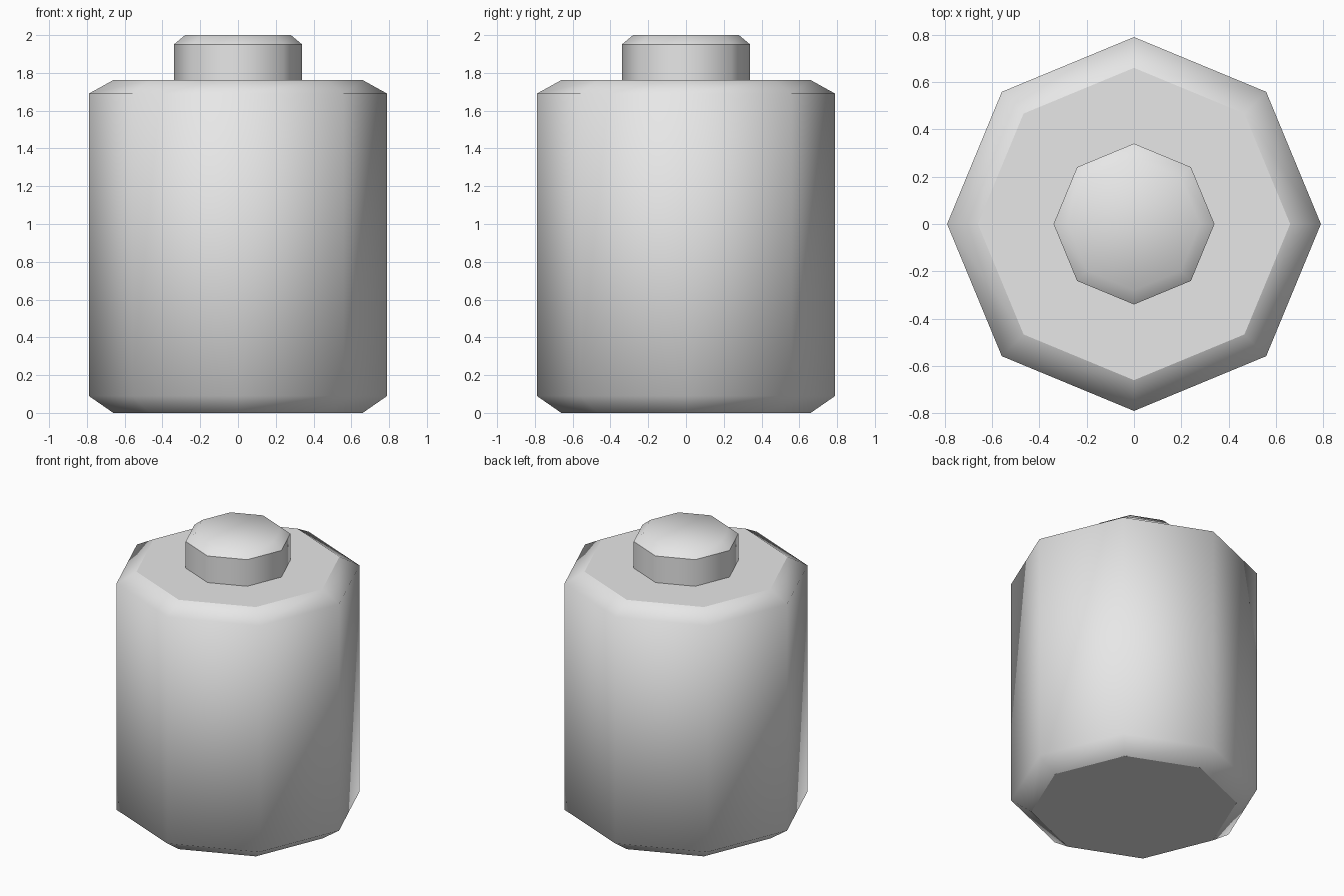
import bpy
import bmesh
from math import cos, sin, tau

cube = bpy.data.objects.get("Cube")
if cube:
    bpy.data.objects.remove(cube, do_unlink=True)

SIDES = 8

grey = bpy.data.materials.new("light_grey")
grey.use_nodes = True
grey.diffuse_color = (0.8, 0.8, 0.8, 1)
grey.node_tree.nodes["Principled BSDF"].inputs["Base Color"].default_value = (0.8, 0.8, 0.8, 1)


def lathe(name, profile, sharp_rings):
    """Closed eight-sided solid from (radius, height) rings; listed rings get sharp edges."""
    bm = bmesh.new()
    rings = []
    for r, z in profile:
        rings.append([bm.verts.new((r * cos(tau * i / SIDES), r * sin(tau * i / SIDES), z))
                      for i in range(SIDES)])
    for low, high in zip(rings, rings[1:]):
        for i in range(SIDES):
            j = (i + 1) % SIDES
            bm.faces.new((low[i], low[j], high[j], high[i]))
    bm.faces.new(rings[0][::-1])
    bm.faces.new(rings[-1])
    for face in bm.faces:
        face.smooth = True
    for k in sharp_rings:
        for i in range(SIDES):
            bm.edges.get((rings[k][i], rings[k][(i + 1) % SIDES])).smooth = False
    mesh = bpy.data.meshes.new(name)
    bm.to_mesh(mesh)
    bm.free()
    mesh.materials.append(grey)
    obj = bpy.data.objects.new(name, mesh)
    bpy.context.collection.objects.link(obj)
    return obj


# Main can: flat ends, soft chamfers blending into the wall
lathe("body", [(0.66, 0), (0.79, 0.09), (0.79, 1.69), (0.66, 1.762)], (0, 3))

# Terminal: crisp wall below a softly shaded chamfered top
lathe("terminal", [(0.34, 1.74), (0.34, 1.95), (0.28, 2.0)], (0, 1))
